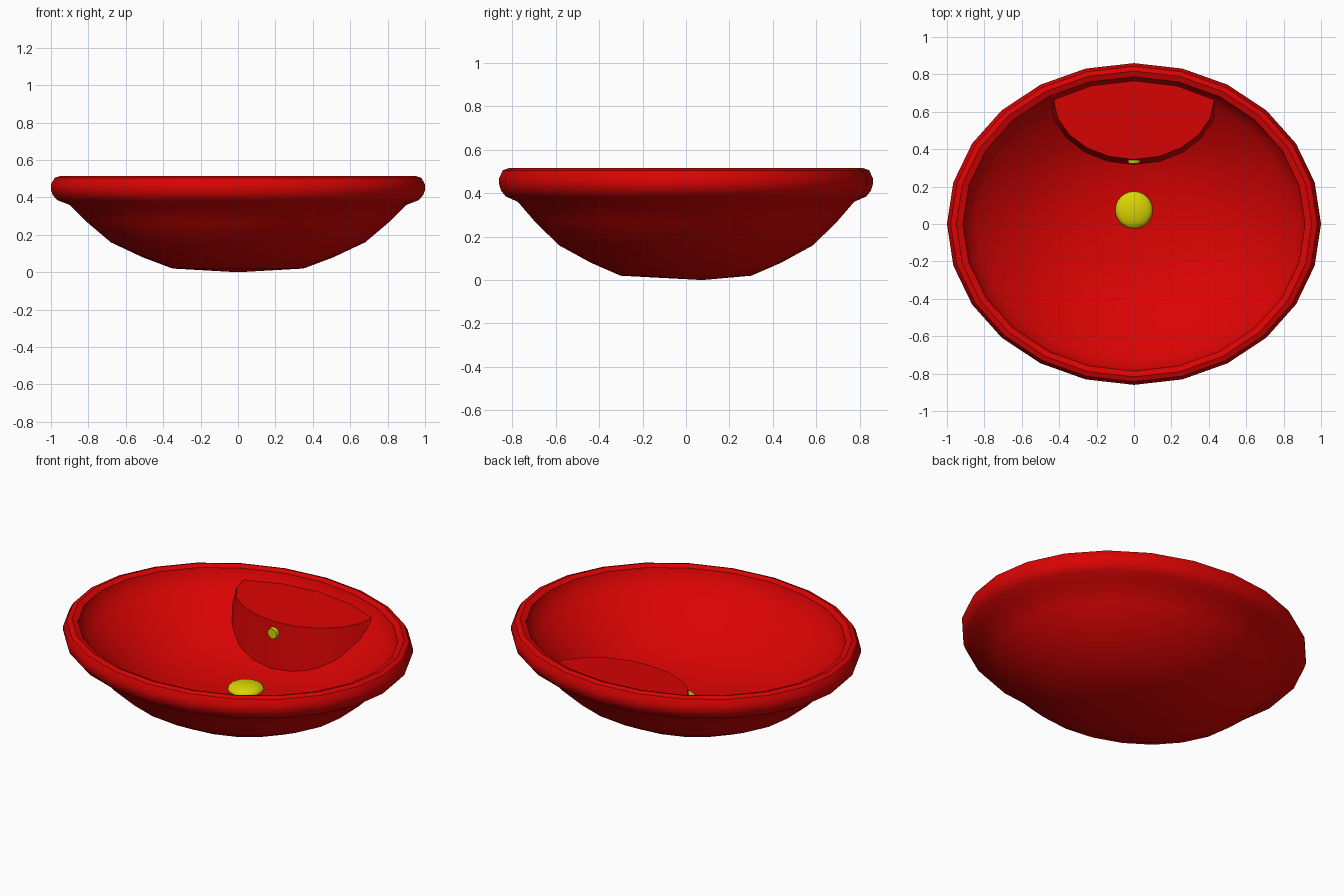
import bpy, bmesh, math
from mathutils import Vector

cube = bpy.data.objects.get("Cube")
if cube:
    bpy.data.objects.remove(cube, do_unlink=True)

DEPTH = 0.86      # y radius of the oval (x radius is 1)
DRAIN_Y = 0.075   # the bowl is deepest here


def material(name, rgb):
    m = bpy.data.materials.new(name)
    m.use_nodes = True
    m.diffuse_color = (*rgb, 1)
    bsdf = next(n for n in m.node_tree.nodes if n.type == 'BSDF_PRINCIPLED')
    bsdf.inputs["Base Color"].default_value = (*rgb, 1)
    return m


red = material("red glaze", (0.70, 0.001, 0.001))
yellow = material("yellow metal", (0.70, 0.66, 0.001))


def finish(bm, name, mat, angle=30):
    bmesh.ops.recalc_face_normals(bm, faces=bm.faces)
    me = bpy.data.meshes.new(name)
    bm.to_mesh(me)
    bm.free()
    ob = bpy.data.objects.new(name, me)
    bpy.context.collection.objects.link(ob)
    me.materials.append(mat)
    bpy.ops.object.select_all(action='DESELECT')
    ob.select_set(True)
    bpy.context.view_layer.objects.active = ob
    bpy.ops.object.shade_smooth_by_angle(angle=math.radians(angle))
    return ob


def bridge(bm, a, b):
    n = len(a)
    for i in range(n):
        bm.faces.new((a[i], a[(i + 1) % n], b[(i + 1) % n], b[i]))


# Basin: oval lathe of (radius, height), up the outside, over the rim, down the inside
outside = [(0.35, 0.02), (0.51, 0.08), (0.68, 0.16), (0.81, 0.27), (0.90, 0.36)]
rim = [(0.965, 0.385), (0.99, 0.412), (1.0, 0.44), (1.0, 0.47),
       (0.98, 0.505), (0.95, 0.515), (0.915, 0.503)]
inside = [(0.90, 0.46), (0.85, 0.41), (0.76, 0.34), (0.62, 0.25), (0.47, 0.185), (0.32, 0.145)]
FLOOR = 0.12
SIDES = 24

bm = bmesh.new()
rings = []
for r, z in outside + rim + inside:
    rings.append([bm.verts.new((r * math.cos(math.tau * i / SIDES),
                                DEPTH * r * math.sin(math.tau * i / SIDES), z))
                  for i in range(SIDES)])
for a, b in zip(rings, rings[1:]):
    bridge(bm, a, b)
for ring, z in ((rings[0], 0.0), (rings[-1], FLOOR)):
    pole = bm.verts.new((0, DRAIN_Y, z))
    for i in range(SIDES):
        bm.faces.new((ring[i], ring[(i + 1) % SIDES], pole))
finish(bm, "basin", red)


def inner_height(x, y):
    """Height of the inside of the basin at a point."""
    r = math.hypot(x, y / DEPTH)
    pts = [(0, FLOOR)] + inside[::-1]
    for (r0, z0), (r1, z1) in zip(pts, pts[1:]):
        if r <= r1:
            return z0 + (z1 - z0) * (r - r0) / (r1 - r0)
    return pts[-1][1]


# Overflow housing: half-oval shelf against the back, with a sloping front wall
def shelf_outline(rx, ry, steps=10):
    pts = [(rx * math.cos(t), 0.67 - ry * math.sin(t))
           for t in (math.pi * i / steps for i in range(steps + 1))]
    start = math.atan2(0.67 / DEPTH, -rx)
    end = math.pi - start
    for i in range(7):
        t = start + (end - start) * i / 6
        pts.append((0.92 * math.cos(t), 0.92 * DEPTH * math.sin(t)))
    return pts


bm = bmesh.new()
top = [bm.verts.new((x, y, 0.43 + 0.045 * (y - 0.33))) for x, y in shelf_outline(0.43, 0.325)]
base = [bm.verts.new((x, y, min(inner_height(x, y) - 0.03, 0.39)))
        for x, y in shelf_outline(0.455, 0.355)]
bridge(bm, top, base)
bm.faces.new(top)
finish(bm, "overflow_housing", red)

# Drain plug: flattened dome on the floor
bm = bmesh.new()
bmesh.ops.create_uvsphere(bm, u_segments=24, v_segments=12, radius=0.1)
for v in bm.verts:
    v.co = Vector((v.co.x, v.co.y + DRAIN_Y, v.co.z * 0.36 + 0.13))
finish(bm, "drain_plug", yellow, 60)

# Overflow button: small disc on the housing wall
bm = bmesh.new()
bmesh.ops.create_cone(bm, cap_ends=True, segments=16, radius1=0.035, radius2=0.03, depth=0.025)
for v in bm.verts:
    v.co = Vector((v.co.x, 0.337 - v.co.z, 0.365 + v.co.y))
finish(bm, "overflow_button", yellow)
